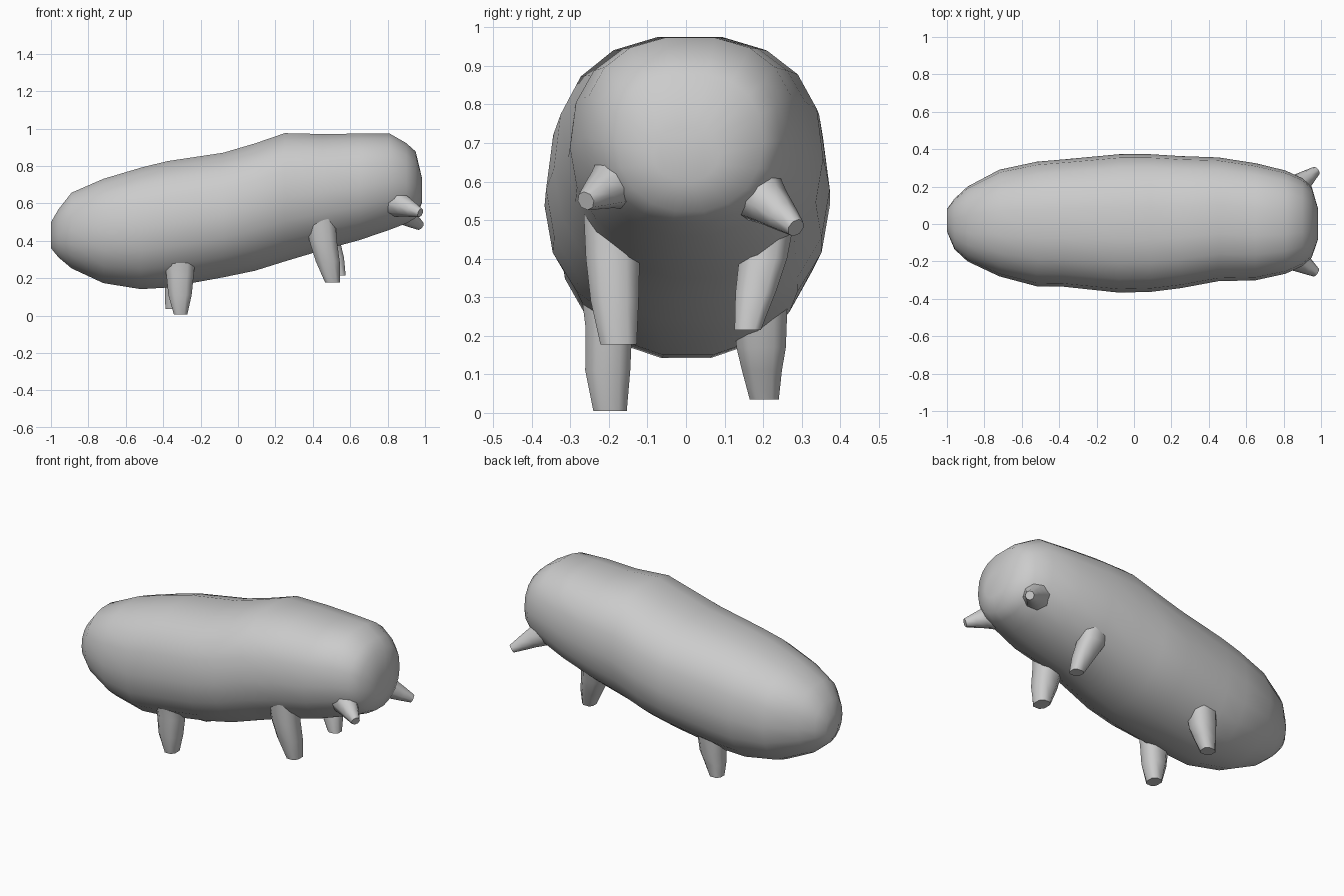
import bpy, math
from mathutils import Vector

if "Cube" in bpy.data.objects:
    bpy.data.objects.remove(bpy.data.objects["Cube"])


def loft(name, rings):
    """Skin a list of equal-sized rings and cap both ends."""
    n = len(rings[0])
    verts = [p for r in rings for p in r]
    faces = [(i * n + j, i * n + (j + 1) % n, (i + 1) * n + (j + 1) % n, (i + 1) * n + j)
             for i in range(len(rings) - 1) for j in range(n)]
    faces.append(tuple(reversed(range(n))))
    faces.append(tuple(range((len(rings) - 1) * n, len(rings) * n)))
    me = bpy.data.meshes.new(name)
    me.from_pydata(verts, [], faces)
    ob = bpy.data.objects.new(name, me)
    bpy.context.collection.objects.link(ob)
    bpy.ops.object.select_all(action='DESELECT')
    ob.select_set(True)
    bpy.context.view_layer.objects.active = ob
    bpy.ops.object.mode_set(mode='EDIT')
    bpy.ops.mesh.select_all(action='SELECT')
    bpy.ops.mesh.normals_make_consistent(inside=False)
    bpy.ops.object.mode_set(mode='OBJECT')
    bpy.ops.object.shade_smooth_by_angle(angle=math.radians(50))
    return ob


def body_ring(x, low, high, half_w, cy, n=18):
    """Rounded cross-section, squarer above than below."""
    ring = []
    for i in range(n):
        a = 2 * math.pi * i / n
        c, s = math.cos(a), math.sin(a)
        e = 2 / 2.4 if s > 0 else 2 / 2.1
        y = cy + half_w * math.copysign(abs(c) ** e, c)
        z = (low + high) / 2 + (high - low) / 2 * math.copysign(abs(s) ** e, s)
        ring.append((x, y, z))
    return ring


# Body: x, bottom, top, half width, sideways offset
sections = [
    (-1.00, .36, .50, .06, .02), (-.96, .31, .57, .135, .0), (-.89, .25, .66, .20, .0),
    (-.72, .17, .735, .285, .005), (-.52, .137, .795, .333, .0), (-.38, .145, .83, .34, .005),
    (-.08, .20, .875, .37, .003), (.09, .235, .925, .368, .005), (.25, .285, .98, .353, .01),
    (.45, .345, .975, .331, .025), (.65, .40, .977, .313, .012), (.81, .455, .977, .276, .01),
    (.90, .49, .925, .235, .01), (.95, .52, .88, .19, .01), (.983, .60, .74, .085, .0),
]
loft("body", [body_ring(*s) for s in sections])


def leg(name, sections, n=8):
    """Stubby leg from (x, y, z, half x, half y) rings."""
    rings = []
    for x, y, z, rx, ry in sections:
        rings.append([(x + rx * math.copysign(abs(math.cos(a)) ** .75, math.cos(a)),
                       y + ry * math.copysign(abs(math.sin(a)) ** .75, math.sin(a)), z)
                      for a in [2 * math.pi * (k + .5) / n for k in range(n)]])
    loft(name, rings)


# Legs
leg("rear_leg_right", [(-.31, -.20, .34, .09, .08), (-.31, -.20, .22, .078, .064),
                       (-.31, -.203, .11, .066, .062), (-.307, -.197, .005, .038, .046)])
leg("rear_leg_left", [(-.31, .19, .34, .09, .08), (-.32, .195, .17, .072, .068),
                      (-.335, .197, .11, .06, .055), (-.35, .203, .035, .04, .04)])
leg("front_leg_right", [(.44, -.19, .52, .085, .08), (.455, -.19, .40, .078, .074),
                        (.48, -.185, .29, .068, .066), (.505, -.175, .178, .042, .05)])
leg("front_leg_left", [(.45, .21, .52, .085, .08), (.475, .20, .40, .075, .066),
                       (.51, .18, .31, .06, .055), (.54, .16, .215, .038, .036)])


# Tusks: flared cones blending out of the lower face
def tusk(name, base, tip, n=8):
    base, tip = Vector(base), Vector(tip)
    q = (tip - base).to_track_quat('Z', 'Y')
    rings = []
    for t, r in [(0, .085), (.4, .058), (.7, .042), (1, .025)]:
        rings.append([base.lerp(tip, t) + q @ Vector((r * math.cos(a), r * math.sin(a), 0))
                      for a in [2 * math.pi * k / n for k in range(n)]])
    loft(name, rings)


tusk("tusk_right", (.83, -.165, .61), (.975, -.26, .55))
tusk("tusk_left", (.83, .17, .58), (.975, .285, .48))
